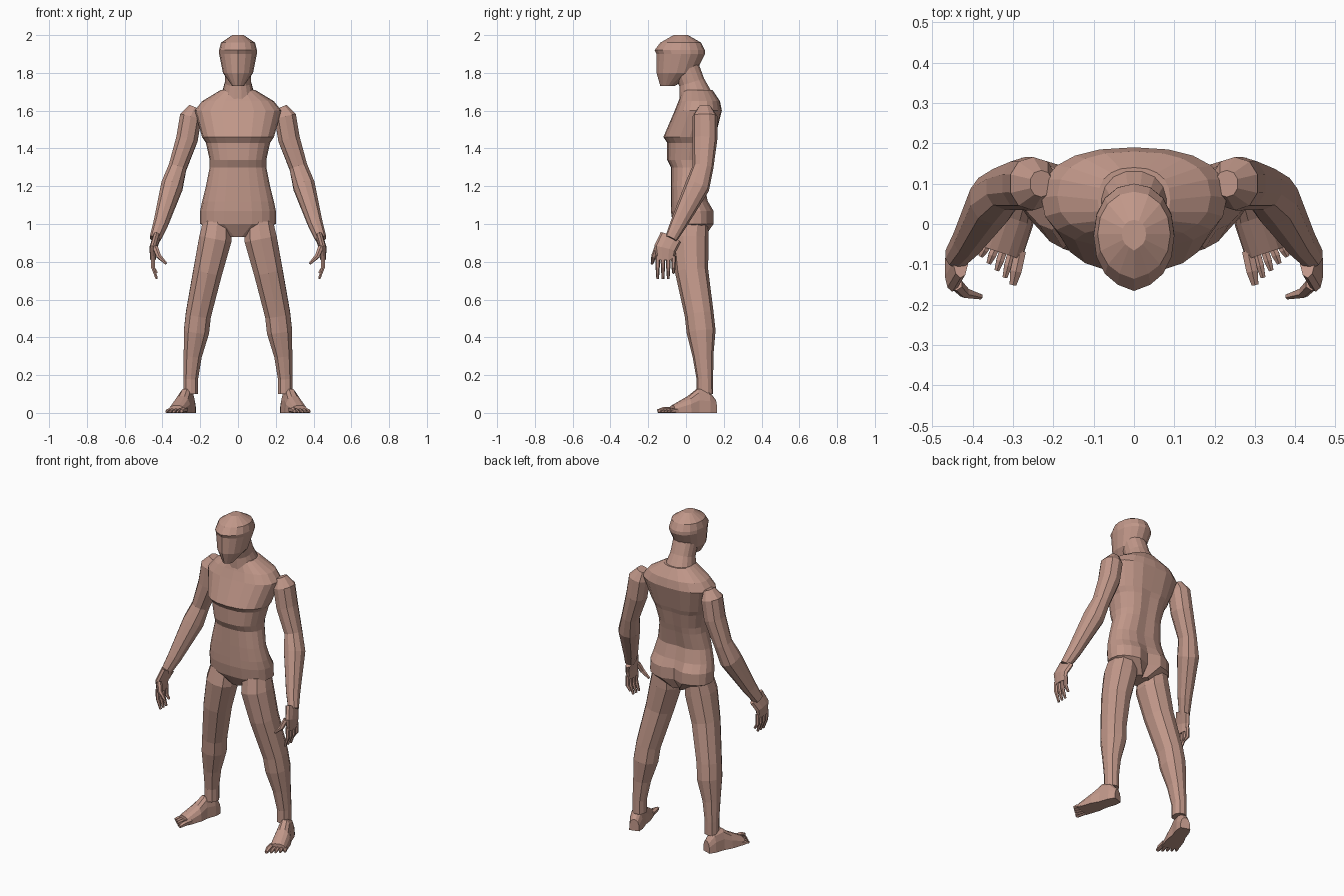
import bpy
import bmesh
from math import sin, cos, pi, copysign
from mathutils import Vector

cube = bpy.data.objects.get("Cube")
if cube:
    bpy.data.objects.remove(cube, do_unlink=True)

skin = bpy.data.materials.new("warm_skin")
skin.use_nodes = True
colour = (.53, .31, .25, 1)
skin.diffuse_color = colour
skin.node_tree.nodes["Principled BSDF"].inputs["Base Color"].default_value = colour


def loft(name, rings):
    """Skin a list of equal-length point rings and cap both ends."""
    bm = bmesh.new()
    rows = [[bm.verts.new(point) for point in ring] for ring in rings]
    count = len(rows[0])
    for low, high in zip(rows, rows[1:]):
        for i in range(count):
            j = (i + 1) % count
            bm.faces.new((low[i], low[j], high[j], high[i]))
    bm.faces.new(rows[0])
    bm.faces.new(rows[-1])
    bmesh.ops.recalc_face_normals(bm, faces=bm.faces)
    mesh = bpy.data.meshes.new(name)
    bm.to_mesh(mesh)
    bm.free()
    mesh.materials.append(skin)
    obj = bpy.data.objects.new(name, mesh)
    bpy.context.collection.objects.link(obj)


def rounded(angle, power):
    """Point on a unit superellipse."""
    across, along = cos(angle), sin(angle)
    return (copysign(abs(across) ** power, across),
            copysign(abs(along) ** power, along))


def stacked(name, sections, sides, power, groove, ridge):
    """Level sections given as height, half width, front and back."""
    rings = []
    for height, half, front, back in sections:
        ring = []
        for i in range(sides):
            across, along = rounded(2 * pi * i / sides, power)
            y = (front + back) / 2 + along * (back - front) / 2
            if i == sides // 4:
                y -= groove(height)
            elif i == sides * 3 // 4:
                y -= ridge
            ring.append((across * half, y, height))
        rings.append(ring)
    loft(name, rings)


def limb(name, sections, side, depth_ratio=1, sides=10):
    """Round sections along a path given as x, y, z and radius."""
    points = [Vector((side * x, y, z)) for x, y, z, radius in sections]
    rings = []
    for k, centre in enumerate(points):
        ahead = points[min(k + 1, len(points) - 1)]
        behind = points[max(k - 1, 0)]
        along = (ahead - behind).normalized()
        across = Vector((side, 0, 0))
        across = (across - along * across.dot(along)).normalized()
        depth = along.cross(across) * depth_ratio
        radius = sections[k][-1]
        ring = []
        for i in range(sides):
            u, v = rounded(2 * pi * (i + .5) / sides, .9)
            ring.append(centre + (across * u + depth * v) * radius)
        rings.append(ring)
    loft(name, rings)


def spine_groove(height):
    """Deep between the buttocks, shallow up the back, none at the neck."""
    if height < 1.1:
        return .03
    return .01 if height < 1.6 else 0


def no_groove(height):
    return 0


# Torso from crotch to the base of the neck
torso_sections = [
    (.93, .05, -.03, .1),
    (1, .2, -.07, .15),
    (1.07, .2, -.08, .15),
    (1.12, .19, -.08, .12),
    (1.2, .17, -.08, .1),
    (1.3, .15, -.08, .12),
    (1.34, .15, -.1, .13),
    (1.43, .17, -.1, .15),
    (1.46, .19, -.12, .16),
    (1.6, .23, -.06, .19),
    (1.65, .19, -.04, .18),
    (1.71, .09, -.02, .14),
]
stacked("torso", torso_sections, sides=20, power=.85, groove=spine_groove, ridge=0)

# Neck leaning forward into the head
neck_path = [(0, .06, 1.64, .1), (0, .03, 1.75, .07), (0, 0, 1.83, .07)]
limb("neck", neck_path, side=1, sides=16)

# Head with a brow step and a ridge down the face
head_sections = [
    (1.73, .03, -.13, -.06),
    (1.8, .08, -.15, .05),
    (1.9, .1, -.15, .1),
    (1.92, .1, -.16, .1),
    (1.96, .09, -.13, .08),
    (2, .03, -.06, .01),
]
stacked("head", head_sections, sides=16, power=.95, groove=no_groove, ridge=.006)

arm_path = [
    (.23, .1, 1.62, .03),
    (.25, .1, 1.57, .06),
    (.27, .1, 1.45, .06),
    (.32, .09, 1.3, .05),
    (.35, .06, 1.2, .06),
    (.41, -.04, 1, .04),
    (.44, -.08, .92, .03),
]
palm_path = [(.43, -.08, .93, .02), (.45, -.11, .87, .02), (.45, -.11, .81, .015)]
thumb_path = [(.44, -.15, .88, .016), (.42, -.17, .83, .014), (.38, -.18, .79, .007)]
leg_path = [
    (.11, .03, 1, .08),
    (.12, .02, .92, .09),
    (.16, .03, .75, .08),
    (.21, .07, .52, .07),
    (.22, .08, .43, .07),
    (.24, .09, .3, .05),
    (.25, .1, .18, .04),
    (.25, .1, .1, .04),
]

# Foot sections: distance from heel, half width, height
foot_sections = [(0, .03, .07), (.04, .04, .12), (.1, .04, .13), (.15, .05, .09), (.24, .05, .04)]
heel = Vector((.25, .155, 0))
forward = Vector((1, -3, 0)).normalized()
outward = Vector((3, 1, 0)).normalized()
upward = Vector((0, 0, 1))
big_toe_tip = Vector((.3, -.15, 0))
little_toe_tip = Vector((.38, -.08, 0))

for label, side in (("left", 1), ("right", -1)):
    # Arm, palm and thumb
    limb(label + "_arm", arm_path, side, depth_ratio=1.1)
    limb(label + "_palm", palm_path, side, depth_ratio=3)
    limb(label + "_thumb", thumb_path, side, sides=6)

    # Four curled fingers
    for i, finger in enumerate(("index", "middle", "ring", "little")):
        y = -.15 + .028 * i
        tip = .74 if finger == "little" else .71
        finger_path = [(.45, y, .83, .013), (.45, y, .77, .011), (.43, y, tip, .007)]
        limb(f"{label}_{finger}_finger", finger_path, side, sides=6)

    # Leg
    limb(label + "_leg", leg_path, side, depth_ratio=1.1)

    # Flat-soled foot turned outward
    rings = []
    for distance, half, height in foot_sections:
        centre = heel + forward * distance
        ring = []
        for i in range(8):
            across, rise = rounded(pi * i / 7, .8)
            point = centre + outward * across * half + upward * rise * height
            ring.append((side * point.x, point.y, point.z))
        rings.append(ring)
    loft(label + "_foot", rings)

    # Toes, from the big toe outward
    for i, toe in enumerate(("big", "second", "third", "fourth", "little")):
        radius = .016 if toe == "big" else .011
        base = heel + forward * .22 + outward * (i - 2) * .02
        tip = big_toe_tip.lerp(little_toe_tip, i / 4)
        toe_path = []
        for share, size in ((0, radius), (.6, radius), (1, radius * .6)):
            spot = base.lerp(tip, share)
            toe_path.append((spot.x, spot.y, size, size))
        limb(f"{label}_{toe}_toe", toe_path, side, sides=6)
